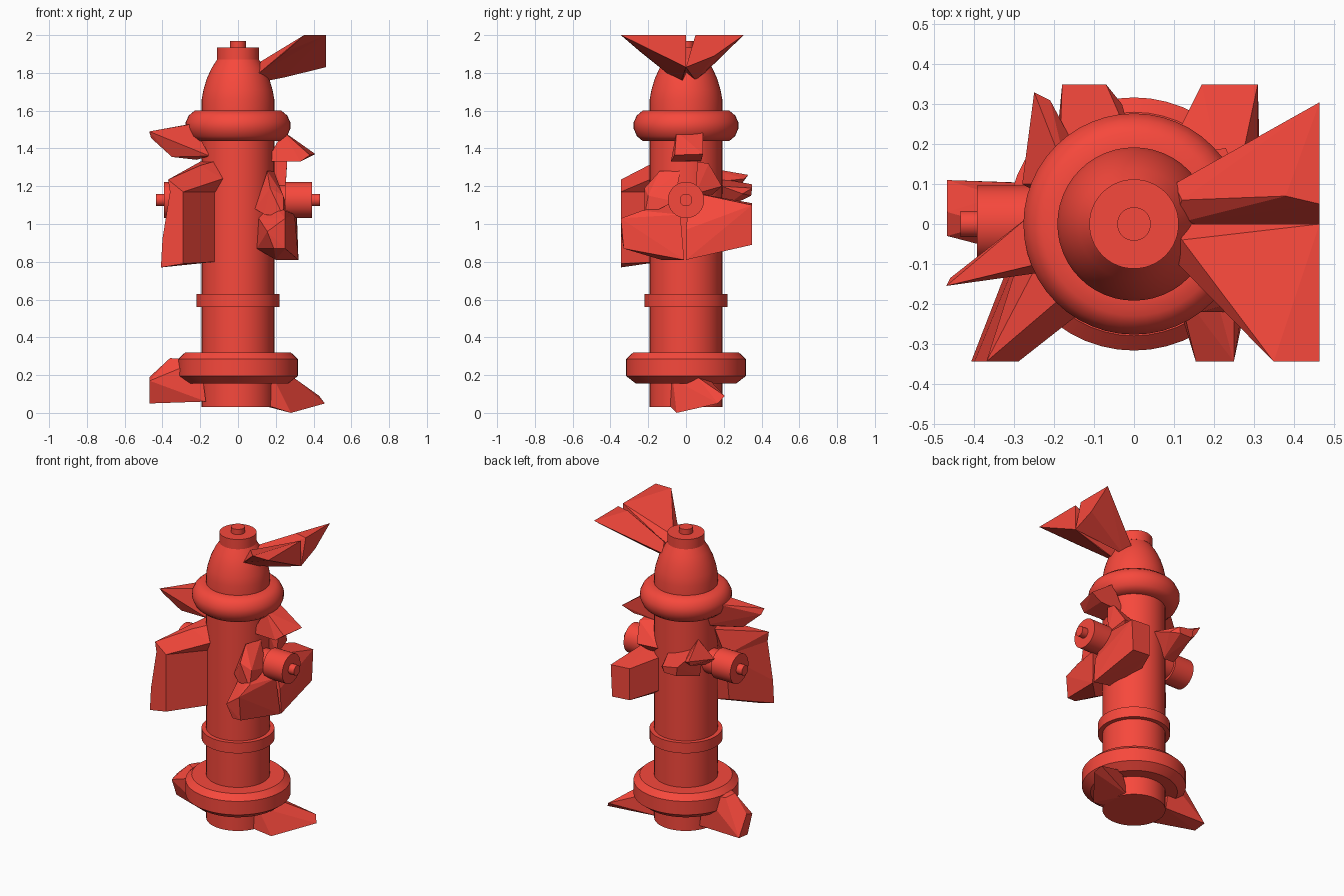
import bpy, bmesh
from math import cos, sin, pi, radians
from mathutils import Matrix

red = bpy.data.materials.new("red_paint")
red.diffuse_color = (0.93, 0.065, 0.045, 1)


def finish(name, bm, smooth=None):
    bmesh.ops.recalc_face_normals(bm, faces=bm.faces)
    me = bpy.data.meshes.new(name)
    bm.to_mesh(me)
    bm.free()
    ob = bpy.data.objects.new(name, me)
    bpy.context.collection.objects.link(ob)
    me.materials.append(red)
    if smooth:
        bpy.ops.object.select_all(action='DESELECT')
        ob.select_set(True)
        bpy.context.view_layer.objects.active = ob
        bpy.ops.object.shade_smooth_by_angle(angle=radians(smooth))
    return ob


def lathe(name, profile, sides=48, matrix=None, smooth=30):
    """Closed solid of revolution from (radius, height) pairs."""
    bm = bmesh.new()
    rings = [[bm.verts.new((r * cos(2 * pi * i / sides), r * sin(2 * pi * i / sides), z))
              for i in range(sides)] for r, z in profile]
    for a, b in zip(rings, rings[1:]):
        for i in range(sides):
            j = (i + 1) % sides
            bm.faces.new((a[i], a[j], b[j], b[i]))
    bm.faces.new(rings[0][::-1])
    bm.faces.new(rings[-1])
    if matrix:
        bm.transform(matrix)
    return finish(name, bm, smooth)


def shard(name, points):
    """Flat-faced broken chunk: convex hull of a few corners."""
    bm = bmesh.new()
    for p in points:
        bm.verts.new(p)
    bmesh.ops.convex_hull(bm, input=bm.verts)
    bmesh.ops.delete(bm, geom=[v for v in bm.verts if not v.link_faces], context='VERTS')
    bmesh.ops.dissolve_limit(bm, angle_limit=radians(4), verts=bm.verts, edges=bm.edges)
    return finish(name, bm)


# Barrel, flanges and bonnet
lathe("barrel", [(.192, .03), (.192, 1.46)])
lathe("base_flange", [(.185, .155), (.265, .155), (.317, .195), (.317, .285), (.28, .32), (.185, .32)])
lathe("middle_band", [(.185, .56), (.22, .56), (.22, .63), (.185, .63)])
lathe("upper_ring", [(.18, 1.44), (.23, 1.44), (.26, 1.465), (.277, 1.505), (.277, 1.54),
                     (.26, 1.575), (.23, 1.6), (.18, 1.6)], smooth=40)
lathe("bonnet", [(.192, 1.58), (.192, 1.66), (.183, 1.71), (.165, 1.77), (.14, 1.825), (.105, 1.88)])
lathe("bonnet_cap", [(.112, 1.87), (.112, 1.935)])
lathe("bonnet_nut", [(.042, 1.93), (.042, 1.97)])

# Side outlets
for side, label in ((1, "right"), (-1, "left")):
    m = Matrix.Translation((0, 0, 1.127)) @ Matrix.Rotation(side * pi / 2, 4, 'Y')
    lathe(label + "_outlet_cap", [(.08, .15), (.08, .25), (.096, .25), (.096, .393)], 32, m)
    lathe(label + "_outlet_nut", [(.033, .38), (.033, .435)], 24, m)

# Shards flying from the bonnet
shard("top_back_shard", [(.1, .0, 1.8), (.1, .1, 1.8), (.12, .06, 1.86), (.13, .05, 1.76), (.465, .0, 1.83),
                         (.38, .07, 2), (.465, .05, 2), (.465, .305, 2), (.465, .15, 1.89)])
shard("top_front_shard", [(.1, .0, 1.79), (.1, -.09, 1.79), (.12, -.04, 1.86), (.14, -.02, 1.755),
                          (.24, -.02, 1.775), (.465, .0, 1.83), (.265, -.135, 1.94), (.35, -.345, 2),
                          (.465, -.345, 2), (.465, .0, 2), (.25, -.24, 1.91)])

# Shards below the upper ring
shard("upper_left_shard", [(-.47, -.155, 1.49), (-.46, -.135, 1.455), (-.25, .03, 1.53), (-.24, -.1, 1.53),
                           (-.15, -.11, 1.36), (-.16, .04, 1.37), (-.22, -.06, 1.34), (-.35, -.1, 1.355)])
shard("upper_right_shard", [(.41, .09, 1.37), (.38, -.06, 1.365), (.33, -.08, 1.33), (.33, .08, 1.335),
                            (.24, -.05, 1.49), (.24, .09, 1.49), (.15, -.07, 1.33), (.15, .08, 1.33)])

# Front left chunks
shard("front_left_slab", [(-.408, -.345, .77), (-.29, -.345, .79), (-.29, -.345, 1.17), (-.36, -.345, 1.17),
                          (-.4, -.345, .92), (-.12, -.14, .8), (-.12, -.14, 1.17),
                          (-.355, -.26, .79), (-.29, -.04, .88), (-.27, -.03, 1.17)])
shard("front_left_wedge", [(-.37, -.345, 1.235), (-.36, -.345, 1.17), (-.29, -.345, 1.17), (-.2, -.2, 1.31),
                           (-.13, -.14, 1.33), (-.08, -.18, 1.24), (-.12, -.15, 1.17), (-.27, -.03, 1.17),
                           (-.2, -.02, 1.33)])

# Front right chunks
shard("front_right_slab", [(.155, -.345, .96), (.25, -.345, 1.03), (.25, -.33, .87), (.19, -.33, .87),
                           (.32, -.01, .81), (.2, -.13, .81), (.3, -.03, 1.05), (.1, -.165, .87),
                           (.11, -.16, 1.03), (.17, -.05, 1.12), (.25, -.235, 1.07)])
shard("front_right_chip", [(.09, -.17, 1.08), (.155, -.14, 1.28), (.17, -.22, 1.19), (.24, -.2, 1.15),
                           (.24, -.22, 1.04), (.14, -.2, 1.05), (.25, -.06, 1.12), (.19, -.03, 1.28)])

# Back right chunks
shard("back_right_slab", [(.17, .35, .9), (.3, .35, .89), (.31, .35, 1.1), (.17, .35, 1.11), (.08, .17, .92),
                          (.32, .0, .81), (.15, .0, .84), (.31, .0, .97), (.24, .02, 1.17), (.08, .17, 1.14)])
shard("back_right_chip", [(.26, .06, 1.33), (.26, .12, 1.32), (.17, .06, 1.33), (.25, .05, 1.16),
                          (.23, .19, 1.2), (.08, .17, 1.2), (.15, .1, 1.12)])

# Back left chunks
shard("back_left_wedge", [(-.18, .35, 1.21), (-.07, .35, 1.19), (-.08, .345, 1.15), (-.17, .345, 1.15),
                          (-.0, .19, 1.2), (-.03, .3, 1.16), (-.19, .08, 1.26), (-.1, .16, 1.06),
                          (-.2, .14, 1.08)])
shard("back_left_splinter", [(-.25, .33, 1.26), (-.21, .31, 1.24), (-.24, .3, 1.22), (-.12, .14, 1.22),
                             (-.28, .1, 1.2), (-.16, .1, 1.3), (-.19, .05, 1.12)])

# Shards around the base
shard("base_left_shard", [(-.468, .02, .05), (-.468, .11, .06), (-.468, -.03, .17), (-.468, .03, .19),
                          (-.36, .0, .29), (-.34, .07, .28), (-.17, -.1, .06), (-.17, .1, .06),
                          (-.2, -.1, .28), (-.2, .1, .28)])
shard("base_right_shard", [(.46, .17, .05), (.43, .205, .09), (.28, -.05, .0), (.29, .06, .19), (.12, -.1, .05),
                           (.13, .1, .04), (.19, -.07, .18), (.2, .12, .18)])
